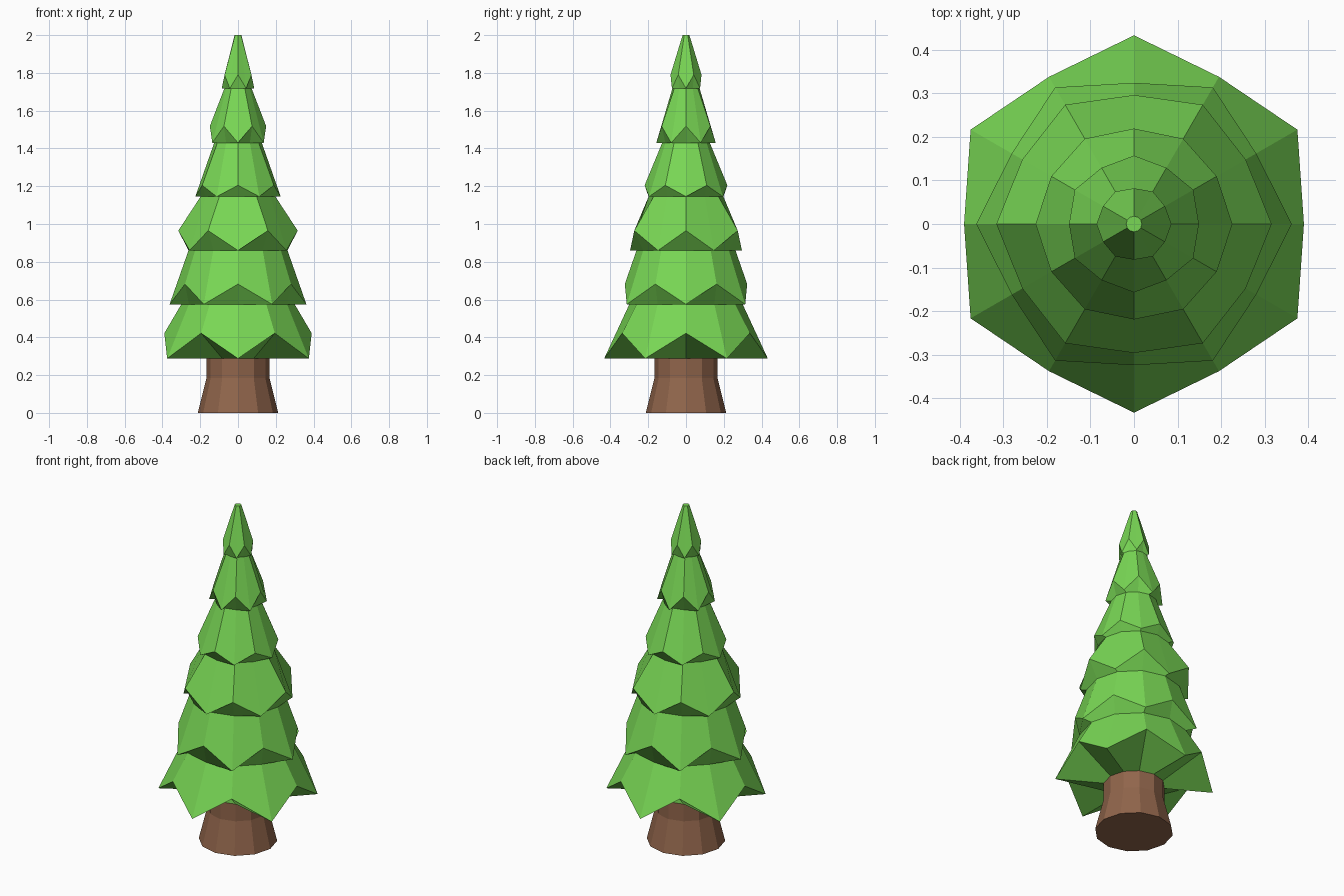
import bpy, bmesh
from math import sin, cos, pi

if "Cube" in bpy.data.objects:
    bpy.data.objects.remove(bpy.data.objects["Cube"])

SIDES = 12


def ring(bm, even, odd):
    """Ring of 12 vertices; even (0, 60 deg..) and odd (30, 90 deg..) each get (radius, z)."""
    verts = []
    for i in range(SIDES):
        r, z = odd if i % 2 else even
        a = 2 * pi * i / SIDES
        verts.append(bm.verts.new((r * cos(a), r * sin(a), z)))
    return verts


def loft(name, rings, colour):
    """Skin a stack of (even, odd) rings and close both ends."""
    bm = bmesh.new()
    loops = [ring(bm, e, o) for e, o in rings]
    for a, b in zip(loops, loops[1:]):
        for i in range(SIDES):
            j = (i + 1) % SIDES
            bm.faces.new((a[i], a[j], b[j], b[i]))
    bm.faces.new(loops[0][::-1])
    bm.faces.new(loops[-1])
    bmesh.ops.recalc_face_normals(bm, faces=bm.faces)
    mesh = bpy.data.meshes.new(name)
    bm.to_mesh(mesh)
    bm.free()
    mat = bpy.data.materials.new(name + "_colour")
    mat.diffuse_color = (*colour, 1)
    mat.use_nodes = True
    mat.node_tree.nodes["Principled BSDF"].inputs["Base Color"].default_value = mat.diffuse_color
    mesh.materials.append(mat)
    obj = bpy.data.objects.new(name, mesh)
    bpy.context.collection.objects.link(obj)
    return obj


# Trunk: flared base, straight neck
trunk = [((r, z), (r, z)) for r, z in ((0.213, 0), (0.167, 0.185), (0.167, 0.288))]
loft("trunk", trunk, (0.28, 0.13, 0.07))

# Foliage tiers: tip radius, tip z, notch radius, notch z, top radius, top z
tiers = [
    (0.433, 0.288, 0.390, 0.422, 0.300, 0.575),
    (0.362, 0.575, 0.324, 0.682, 0.262, 0.860),
    (0.296, 0.860, 0.316, 0.965, 0.198, 1.145),
    (0.226, 1.145, 0.219, 1.205, 0.126, 1.430),
    (0.157, 1.430, 0.149, 1.518, 0.072, 1.718),
    (0.086, 1.718, 0.082, 1.790, 0.018, 2.000),
]
rings = [((0.166, 0.288), (0.166, 0.288))]
for k, (rt, zt, rn, zn, ru, zu) in enumerate(tiers):
    tip, notch = (rt, zt), (rn, zn)
    # tips and notches swap places on every other tier
    rings.append((tip, notch) if k % 2 else (notch, tip))
    rings.append(((ru, zu), (ru, zu)))
loft("foliage", rings, (0.19, 0.68, 0.09))
